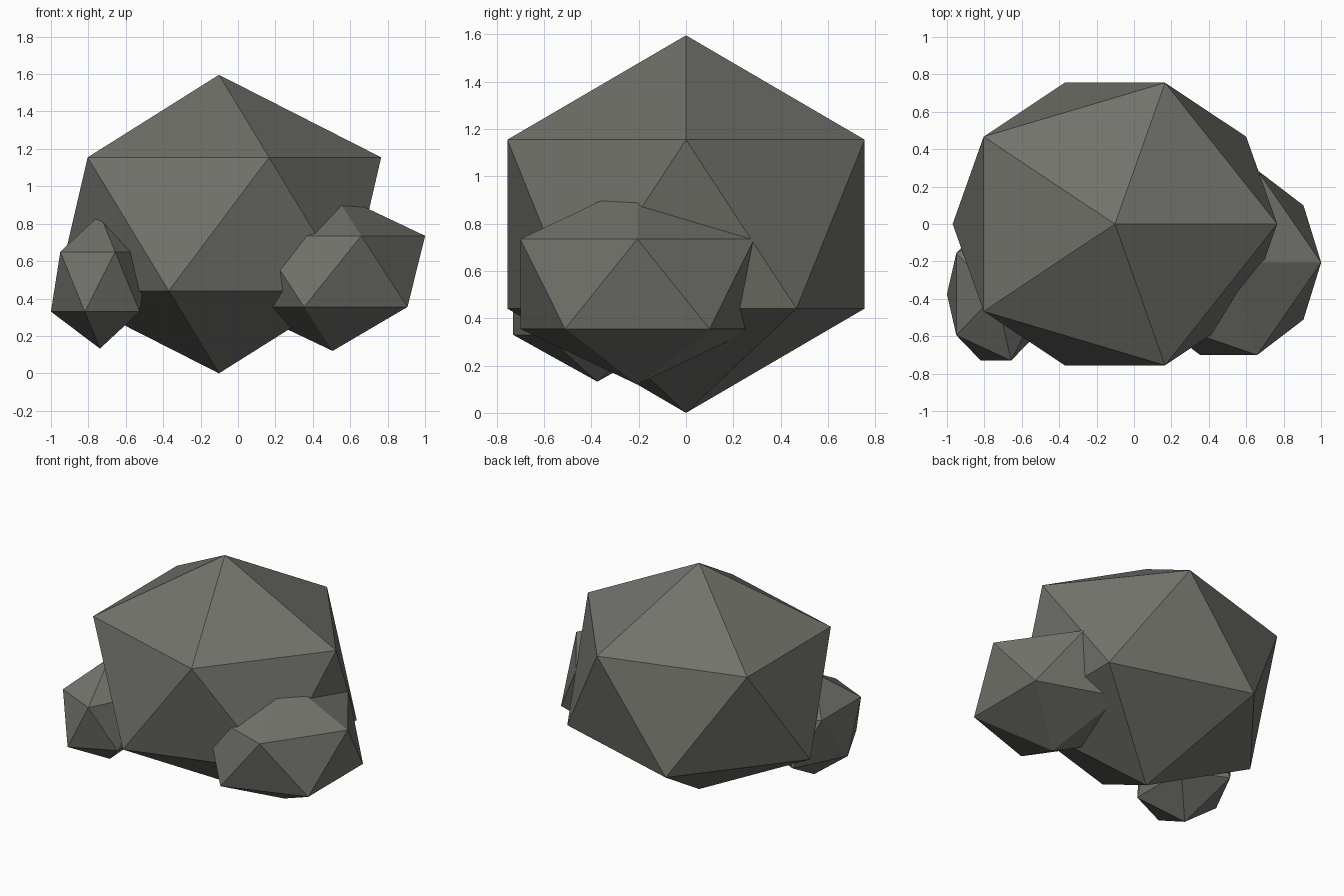
import bpy

if "Cube" in bpy.data.objects:
    bpy.data.objects.remove(bpy.data.objects["Cube"])

# Single warm grey stone colour
stone = bpy.data.materials.new("grey_stone")
stone.diffuse_color = (0.17, 0.17, 0.152, 1)
stone.use_nodes = True
stone.node_tree.nodes["Principled BSDF"].inputs["Base Color"].default_value = stone.diffuse_color


def rock(name, centre, radii):
    """Stretched, flat-faced twenty-sided boulder."""
    bpy.ops.mesh.primitive_ico_sphere_add(subdivisions=1, radius=1, location=centre)
    ob = bpy.context.object
    ob.name = name
    ob.scale = radii
    bpy.ops.object.transform_apply(location=False, rotation=False, scale=True)
    ob.data.materials.append(stone)
    return ob


# Main boulder with two smaller stones leaning into it
rock("large_boulder", (-0.102, 0, 0.798), (0.97, 0.888, 0.798))
rock("right_stone", (0.506, -0.206, 0.545), (0.553, 0.581, 0.425))
rock("left_stone", (-0.738, -0.375, 0.49), (0.293, 0.418, 0.358))
